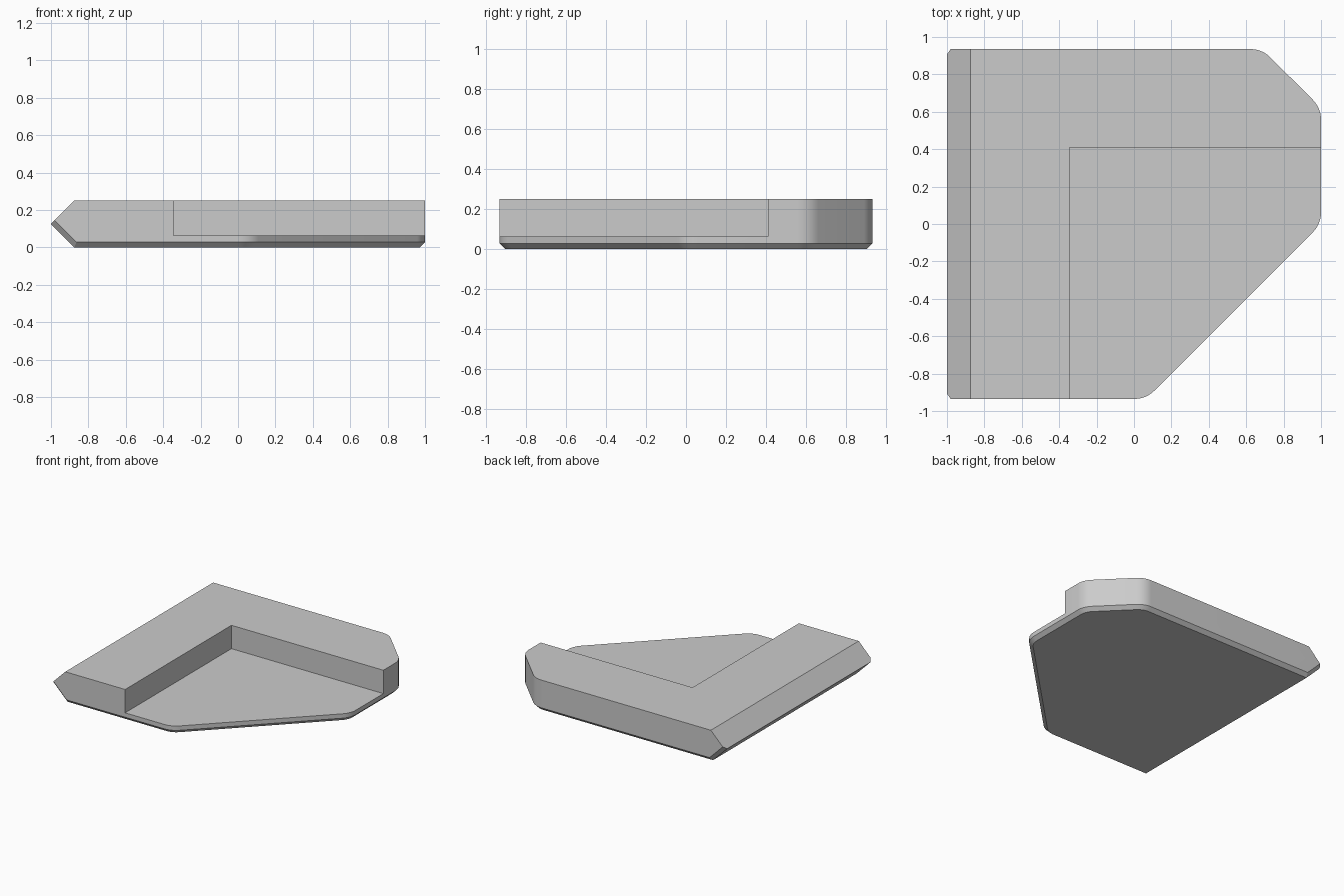
import bpy, bmesh, math
from mathutils import Vector

if "Cube" in bpy.data.objects:
    bpy.data.objects.remove(bpy.data.objects["Cube"], do_unlink=True)

HEIGHT, MID, HALF_Y = 0.25, 0.125, 0.935
CHAMFER, RADIUS, STEPS = 0.028, 0.15, 10

grey = bpy.data.materials.new("plain grey")
grey.use_nodes = True
colour = (0.6, 0.6, 0.6, 1)
grey.diffuse_color = colour
grey.node_tree.nodes["Principled BSDF"].inputs["Base Color"].default_value = colour


def new_object(name, bm):
    mesh = bpy.data.meshes.new(name)
    bm.to_mesh(mesh)
    bm.free()
    mesh.materials.append(grey)
    obj = bpy.data.objects.new(name, mesh)
    bpy.context.collection.objects.link(obj)
    return obj


def round_corner(prev, corner, nxt):
    """Points of an arc tangent to both sides of a corner."""
    a, b = (prev - corner).normalized(), (nxt - corner).normalized()
    half = a.angle(b) / 2
    centre = corner + (a + b).normalized() * RADIUS / math.sin(half)
    start = corner + a * RADIUS / math.tan(half) - centre
    sweep = math.pi - 2 * half
    return [centre + Vector((start.x * math.cos(t) - start.y * math.sin(t),
                             start.x * math.sin(t) + start.y * math.cos(t)))
            for t in (sweep * i / STEPS for i in range(STEPS + 1))]


def slice_off(bm, point, normal):
    """Cut away everything beyond a plane and cap the opening."""
    geom = bm.verts[:] + bm.edges[:] + bm.faces[:]
    cut = bmesh.ops.bisect_plane(bm, geom=geom, dist=1e-6, plane_co=point,
                                 plane_no=normal, clear_outer=True)
    edges = [e for e in cut["geom_cut"] if isinstance(e, bmesh.types.BMEdge) and e.is_boundary]
    if edges:
        bmesh.ops.holes_fill(bm, edges=edges, sides=0)


# Footprint, counter-clockwise, with the two clipped corners rounded
corners = [Vector(p) for p in ((-1, -HALF_Y), (0.065, -HALF_Y), (1, 0),
                               (1, 0.62), (0.685, HALF_Y), (-1, HALF_Y))]
outline = []
for i, c in enumerate(corners):
    if c.x < -0.9:
        outline.append(c)
    else:
        outline += round_corner(corners[i - 1], c, corners[(i + 1) % len(corners)])

# Solid block
bm = bmesh.new()
base = bm.faces.new([bm.verts.new((p.x, p.y, 0)) for p in outline])
top = bmesh.ops.extrude_face_region(bm, geom=[base])["geom"]
bmesh.ops.translate(bm, vec=(0, 0, HEIGHT), verts=[v for v in top if isinstance(v, bmesh.types.BMVert)])
bmesh.ops.recalc_face_normals(bm, faces=bm.faces[:])

# Pointed right-hand edge
for z in (1, -1):
    slice_off(bm, (-1, 0, MID), Vector((-1, 0, z)).normalized())

# Chamfer under the outline
for p, q in zip(outline, outline[1:]):
    side = Vector((q.y - p.y, p.x - q.x, 0)).normalized()
    slice_off(bm, (p.x, p.y, CHAMFER), (side - Vector((0, 0, 1))).normalized())

# Chamfer continued along the underside of the pointed edge
under = Vector((-1, 0, -1)).normalized()
for s in (1, -1):
    side = Vector((0, s, 0))
    slice_off(bm, Vector((-1, s * (HALF_Y - CHAMFER), MID)), (side + under).normalized())

bmesh.ops.recalc_face_normals(bm, faces=bm.faces[:])
body = new_object("stepped_base", bm)

# Recess in the front left quarter
bm = bmesh.new()
bmesh.ops.create_cube(bm, size=2)
bmesh.ops.translate(bm, vec=(1, -1, 1), verts=bm.verts[:])
bmesh.ops.translate(bm, vec=(-0.345, 0.41, 0.063), verts=bm.verts[:])
cutter = new_object("recess_cutter", bm)
cutter.hide_render = True

cut = body.modifiers.new("recess", "BOOLEAN")
cut.operation, cut.solver, cut.object = "DIFFERENCE", "EXACT", cutter
bpy.ops.object.select_all(action="DESELECT")
body.select_set(True)
bpy.context.view_layer.objects.active = body
bpy.ops.object.modifier_apply(modifier=cut.name)
bpy.data.objects.remove(cutter, do_unlink=True)
bpy.ops.object.shade_smooth_by_angle(angle=math.radians(20))
